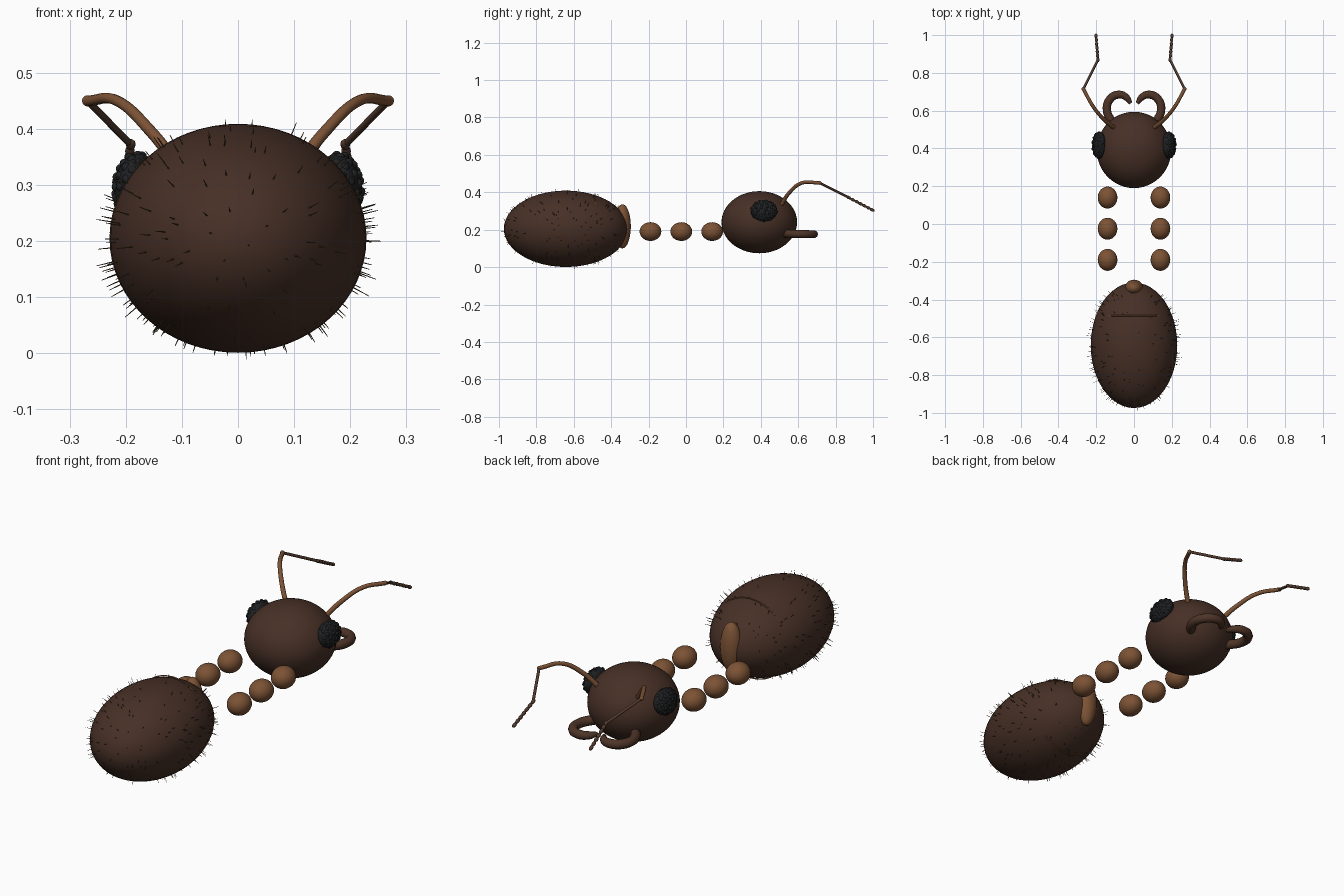
import bpy, bmesh, math, random
from mathutils import Vector, Matrix

if "Cube" in bpy.data.objects:
    bpy.data.objects.remove(bpy.data.objects["Cube"])

random.seed(4)


def material(name, rgb):
    m = bpy.data.materials.new(name)
    m.diffuse_color = (*rgb, 1)
    m.use_nodes = True
    m.node_tree.nodes["Principled BSDF"].inputs["Base Color"].default_value = m.diffuse_color
    return m


DARK = material("dark brown", (0.062, 0.029, 0.019))
JAW = material("jaw brown", (0.075, 0.034, 0.020))
LIGHT = material("light brown", (0.200, 0.085, 0.035))
FEELER = material("feeler brown", (0.085, 0.042, 0.026))
EYE = material("eye black", (0.014, 0.015, 0.016))
HAIR = material("hair olive", (0.075, 0.055, 0.028))


def finish(name, bm, mat, smooth=True):
    me = bpy.data.meshes.new(name)
    bm.to_mesh(me)
    bm.free()
    me.materials.append(mat)
    for p in me.polygons:
        p.use_smooth = smooth
    ob = bpy.data.objects.new(name, me)
    bpy.context.collection.objects.link(ob)
    return ob


def add_ball(bm, loc, radii, u=32, v=20, rot=None):
    m = Matrix.Translation(loc) @ (rot or Matrix()) @ Matrix.Diagonal((*radii, 1))
    bmesh.ops.create_uvsphere(bm, u_segments=u, v_segments=v, radius=1, matrix=m)


def ball(name, loc, radii, mat, u=32, v=20):
    bm = bmesh.new()
    add_ball(bm, loc, radii, u, v)
    return finish(name, bm, mat)


def tube(name, points, mat, radius):
    """Smooth tapered tube; each point is (x, y, z, thickness factor)."""
    cu = bpy.data.curves.new(name, 'CURVE')
    cu.dimensions = '3D'
    cu.bevel_depth = radius
    cu.bevel_resolution = 3
    cu.use_fill_caps = True
    sp = cu.splines.new('BEZIER')
    sp.resolution_u = 8
    sp.bezier_points.add(len(points) - 1)
    for bp, (x, y, z, r) in zip(sp.bezier_points, points):
        bp.co = (x, y, z)
        bp.radius = r
        bp.handle_left_type = bp.handle_right_type = 'AUTO'
    cu.materials.append(mat)
    ob = bpy.data.objects.new(name, cu)
    bpy.context.collection.objects.link(ob)
    bpy.ops.object.select_all(action='DESELECT')
    ob.select_set(True)
    bpy.context.view_layer.objects.active = ob
    bpy.ops.object.convert(target='MESH')
    return ob


# Body
G_LOC, G_RAD = Vector((0, -0.642, 0.205)), Vector((0.229, 0.332, 0.204))
ball("abdomen", G_LOC, G_RAD, DARK, 48, 32)
ball("head", (0, 0.392, 0.24), (0.197, 0.202, 0.166), DARK, 48, 32)
ball("waist", (0, -0.34, 0.218), (0.05, 0.045, 0.118), LIGHT)

# Thin ring showing through the top of the abdomen
bpy.ops.mesh.primitive_torus_add(major_radius=0.187, minor_radius=0.003, major_segments=64,
                                 minor_segments=8, location=(0, -0.486, 0.205),
                                 rotation=(math.pi / 2, 0, 0))
ring = bpy.context.object
ring.name = "abdomen_ring"
ring.data.materials.append(LIGHT)
bpy.ops.object.shade_smooth()

# Bristles, mostly on the flanks of the abdomen
bm = bmesh.new()
count = 0
while count < 260:
    d = Vector([random.gauss(0, 1) for _ in range(3)]).normalized()
    if random.random() > 0.3 + 0.7 * abs(d.x) or d.y > 0.85:
        continue
    count += 1
    p = G_LOC + d * G_RAD
    n = Vector([d[i] / G_RAD[i] for i in range(3)]).normalized()
    length = random.uniform(0.015, 0.035) * (0.45 + 0.55 * abs(d.x))
    rot = n.to_track_quat('Z', 'Y').to_matrix().to_4x4()
    bmesh.ops.create_cone(bm, segments=5, radius1=0.0014, radius2=0.0006, depth=length + 0.006,
                          matrix=Matrix.Translation(p + n * (length / 2 - 0.003)) @ rot)
finish("abdomen_bristles", bm, HAIR, False)

for side, s in (("left", -1), ("right", 1)):
    # Row of three leg joints
    for i, y in enumerate((0.14, -0.025, -0.19)):
        ball(f"leg_joint_{side}_{i + 1}", (s * 0.14, y, 0.19), (0.052, 0.058, 0.05), LIGHT)

    # Compound eye: flattened ball covered in small lenses
    bm = bmesh.new()
    centre, radii = Vector((s * 0.184, 0.417, 0.301)), Vector((0.036, 0.071, 0.057))
    tilt = Matrix.Rotation(-s * 0.2, 4, 'Y')
    add_ball(bm, centre, radii, rot=tilt)
    for i in range(70):
        h = 1 - 2 * (i + 0.5) / 70
        a = i * 2.39996
        w = math.sqrt(1 - h * h)
        d = Vector((h, w * math.cos(a), w * math.sin(a)))
        if d.x * s > -0.1:
            add_ball(bm, centre + tilt.to_3x3() @ (d * radii * 0.92), (0.009,) * 3, 8, 6)
    finish(f"eye_{side}", bm, EYE)

    # Hooked jaw
    tube(f"jaw_{side}", [(s * 0.10, 0.52, 0.18, 1), (s * 0.143, 0.60, 0.177, 1),
                         (s * 0.125, 0.663, 0.176, 1), (s * 0.075, 0.685, 0.176, 0.95),
                         (s * 0.038, 0.668, 0.176, 0.8), (s * 0.018, 0.638, 0.176, 0.45)],
         JAW, 0.022)

    # Antenna: curved base, thin middle, beaded tip
    elbow, knee, tip = (Vector((s * 0.268, 0.715, 0.45)), Vector((s * 0.191, 0.87, 0.372)),
                        Vector((s * 0.201, 0.995, 0.306)))
    tube(f"antenna_base_{side}", [(s * 0.10, 0.505, 0.325, 1.2), (s * 0.155, 0.55, 0.395, 1.1),
                                  (s * 0.215, 0.62, 0.45, 1), (*elbow, 1)], LIGHT, 0.0095)
    ball(f"antenna_elbow_{side}", elbow, (0.01,) * 3, LIGHT, 12, 8)
    tube(f"antenna_middle_{side}", [(*elbow, 1), (*knee, 1)], FEELER, 0.0065)
    bm = bmesh.new()
    rot = (tip - knee).to_track_quat('Z', 'Y').to_matrix().to_4x4()
    for i in range(7):
        add_ball(bm, knee.lerp(tip, i / 6), (0.0085, 0.0085, 0.014), 12, 8, rot)
    finish(f"antenna_tip_{side}", bm, FEELER)
